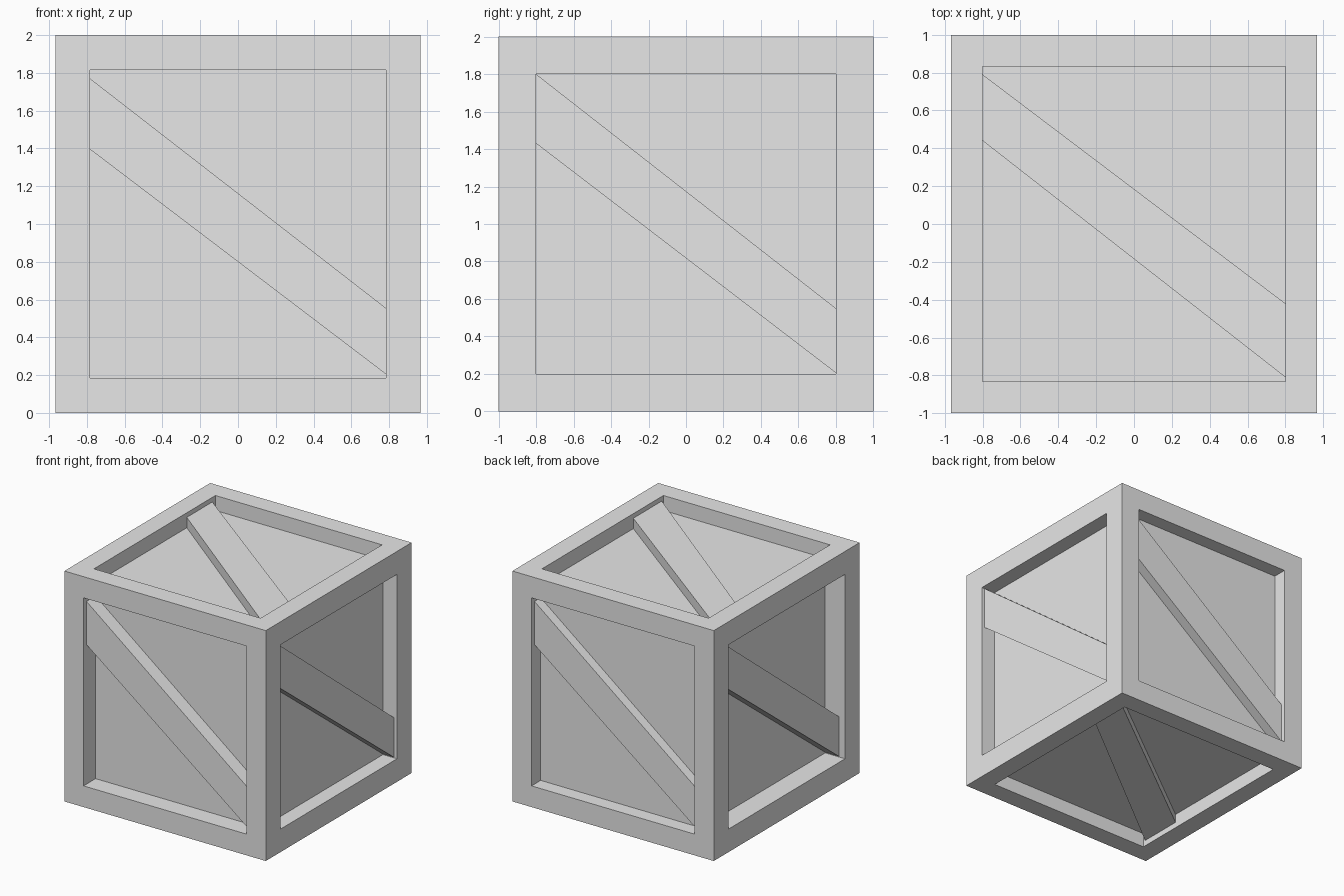
import bpy
import bmesh
from mathutils import Vector

default = bpy.data.objects.get("Cube")
if default:
    bpy.data.objects.remove(default, do_unlink=True)

HALF = Vector((0.967, 1.0, 1.0))
CENTRE = Vector((0, 0, 1))

grey = bpy.data.materials.new("plain grey")
grey.use_nodes = True
grey.diffuse_color = (0.8, 0.8, 0.8, 1)
grey.node_tree.nodes["Principled BSDF"].inputs["Base Color"].default_value = (0.8, 0.8, 0.8, 1)

X, Y, Z = Vector((1, 0, 0)), Vector((0, 1, 0)), Vector((0, 0, 1))

# Brace ends on each pair of sides: left low, left high, right low, right high
ENDS_FRONT = (0.395, 0.77, -0.795, -0.445)
ENDS_SIDE = (0.43, 0.8, -0.795, -0.45)
ENDS_TOP = (0.44, 0.79, -0.81, -0.42)

# name: across, up, outward, frame width, panel depth, brace depth, brace ends
SIDES = {
    "front": (X, Z, -Y, 0.184, 0.165, 0.04, ENDS_FRONT),
    "back": (-X, Z, Y, 0.184, 0.125, 0.04, ENDS_FRONT),
    "right": (Y, Z, X, 0.2, 0.135, 0.03, ENDS_SIDE),
    "left": (-Y, Z, -X, 0.2, 0.19, 0.058, ENDS_SIDE),
    "top": (X, Y, Z, 0.167, 0.13, 0.04, ENDS_TOP),
    "bottom": (-X, Y, -Z, 0.167, 0.125, 0.05, ENDS_TOP),
}


def extent(axis):
    return sum(abs(a) * h for a, h in zip(axis, HALF))


def finish(bm, name):
    bmesh.ops.recalc_face_normals(bm, faces=bm.faces[:])
    mesh = bpy.data.meshes.new(name)
    bm.to_mesh(mesh)
    bm.free()
    mesh.materials.append(grey)
    obj = bpy.data.objects.new(name, mesh)
    bpy.context.collection.objects.link(obj)


# Crate body: a box with a framed, sunken panel on every side
bm = bmesh.new()
bmesh.ops.create_cube(bm, size=2)
for v in bm.verts:
    v.co = Vector([c * h for c, h in zip(v.co, HALF)]) + CENTRE
bm.normal_update()
outer = bm.faces[:]
for face in outer:
    side = max(SIDES.values(), key=lambda s: s[2].dot(face.normal))
    normal, width, depth = side[2], side[3], side[4]
    bmesh.ops.inset_individual(bm, faces=[face], thickness=width, use_even_offset=True)
    panel = bmesh.ops.extrude_discrete_faces(bm, faces=[face])["faces"]
    bmesh.ops.translate(bm, verts=panel[0].verts[:], vec=-normal * depth)
finish(bm, "crate_body")


# Diagonal braces: a slanted board standing on each panel
def add_brace(name, across, up, normal, width, panel_depth, brace_depth, ends):
    reach = extent(across) - width
    corners = [(-reach, ends[0]), (reach, ends[2]), (reach, ends[3]), (-reach, ends[1])]
    bm = bmesh.new()
    base = CENTRE + normal * (extent(normal) - panel_depth)
    face = bm.faces.new([bm.verts.new(base + across * u + up * v) for u, v in corners])
    top = bmesh.ops.extrude_face_region(bm, geom=[face], use_keep_orig=True)["geom"]
    verts = [g for g in top if isinstance(g, bmesh.types.BMVert)]
    bmesh.ops.translate(bm, verts=verts, vec=normal * (panel_depth - brace_depth))
    finish(bm, name)


for name, side in SIDES.items():
    add_brace(name + "_brace", *side)
